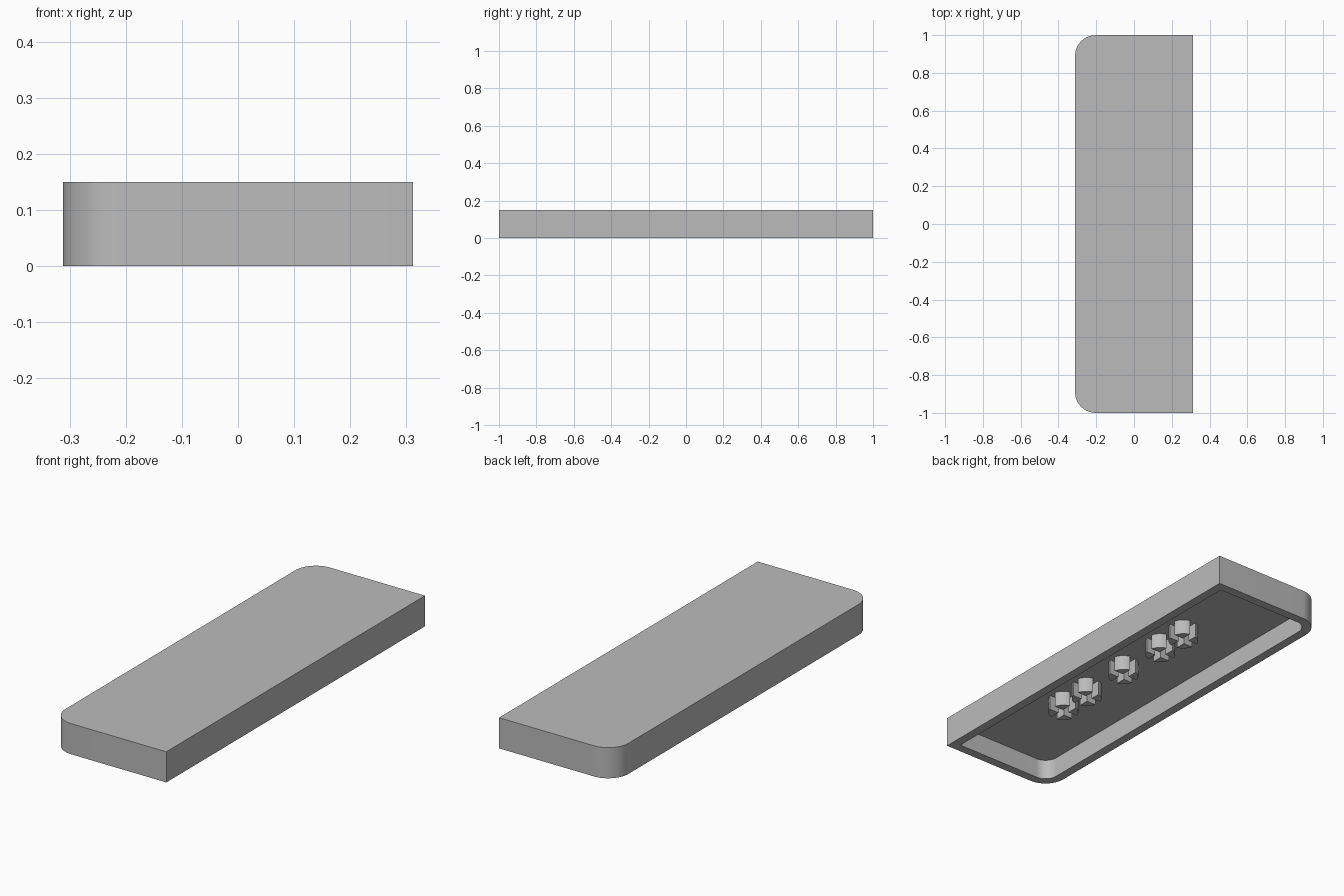
import bpy, bmesh, math

cube = bpy.data.objects.get("Cube")
if cube:
    bpy.data.objects.remove(cube)

HALF_X, HALF_Y, TOP = 0.312, 1.0, 0.15
WALL, CEILING, RADIUS = 0.045, 0.1, 0.11

grey = bpy.data.materials.new("plain grey")
grey.use_nodes = True
grey.diffuse_color = (0.5, 0.5, 0.5, 1)
grey.node_tree.nodes["Principled BSDF"].inputs["Base Color"].default_value = (0.5, 0.5, 0.5, 1)


def arc(cx, cy, r, start, end, steps):
    """Points along an arc, angles in radians."""
    angles = [start + (end - start) * i / steps for i in range(steps + 1)]
    return [(cx + r * math.cos(a), cy + r * math.sin(a)) for a in angles]


def outline(inset):
    """Plan of the cap: square corners on +x, rounded corners on -x."""
    x, y, r = HALF_X - inset, HALF_Y - inset, RADIUS - inset
    pts = [(x, -y), (x, y)]
    pts += arc(r - x, y - r, r, math.pi / 2, math.pi, 16)
    pts += arc(r - x, r - y, r, math.pi, math.pi * 1.5, 16)
    return pts


def finish(name, bm):
    bmesh.ops.recalc_face_normals(bm, faces=bm.faces)
    mesh = bpy.data.meshes.new(name)
    bm.to_mesh(mesh)
    bm.free()
    mesh.materials.append(grey)
    obj = bpy.data.objects.new(name, mesh)
    bpy.context.collection.objects.link(obj)
    bpy.ops.object.select_all(action='DESELECT')
    obj.select_set(True)
    bpy.context.view_layer.objects.active = obj
    bpy.ops.object.shade_smooth_by_angle(angle=math.radians(30))
    return obj


def ring(bm, pts, z):
    return [bm.verts.new((x, y, z)) for x, y in pts]


def bridge(bm, a, b):
    for i in range(len(a)):
        j = (i + 1) % len(a)
        bm.faces.new((a[i], a[j], b[j], b[i]))


# Hollow cap, open underneath
bm = bmesh.new()
rings = [ring(bm, outline(0), TOP), ring(bm, outline(0), 0),
         ring(bm, outline(WALL), 0), ring(bm, outline(WALL), CEILING)]
for a, b in zip(rings, rings[1:]):
    bridge(bm, a, b)
bm.faces.new(rings[0])
bm.faces.new(rings[-1])
finish("cap_shell", bm)

# Five round stems, each split into quarters by a cross slot
STEM_X, STEM_R, SLOT, STEM_BOTTOM = 0.065, 0.07, 0.017, 0.025
for number, y in enumerate((-0.44, -0.27, 0, 0.27, 0.44), 1):
    bm = bmesh.new()
    edge = math.asin(SLOT / STEM_R)
    quarter = [(SLOT, SLOT)] + arc(0, 0, STEM_R, edge, math.pi / 2 - edge, 10)
    for sx in (1, -1):
        for sy in (1, -1):
            pts = [(STEM_X + sx * px, y + sy * py) for px, py in quarter]
            low, high = ring(bm, pts, STEM_BOTTOM), ring(bm, pts, CEILING + 0.005)
            bridge(bm, low, high)
            bm.faces.new(low)
            bm.faces.new(high)
    finish(f"stem_{number}", bm)
